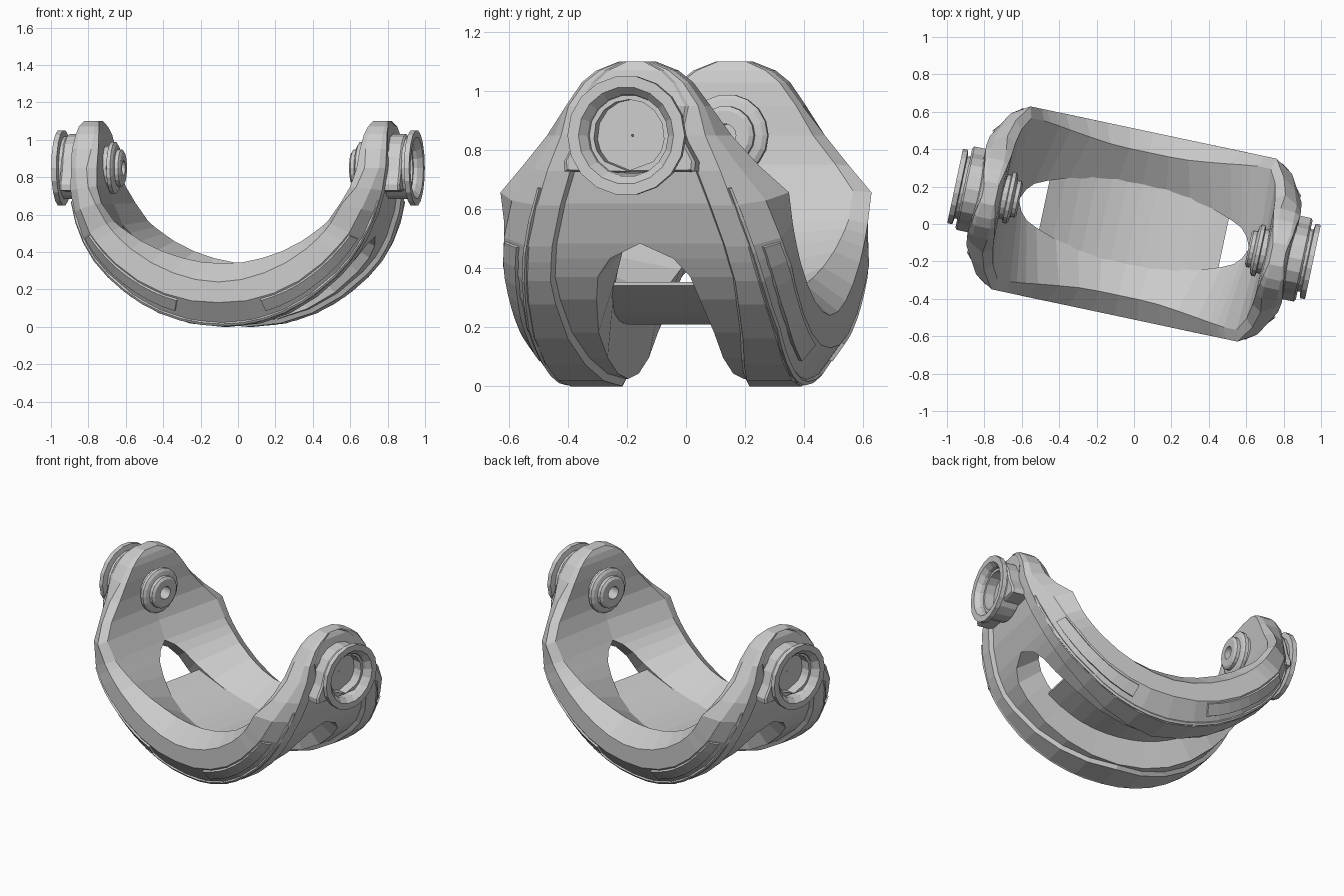
import bpy, bmesh, math

if "Cube" in bpy.data.objects:
    bpy.data.objects.remove(bpy.data.objects["Cube"])

YAW = math.radians(-12)   # the whole yoke is turned about z
AXIS_Z = 0.85             # height of the pivot axis


def make(name, verts, faces, mirror=(True, True)):
    me = bpy.data.meshes.new(name)
    me.from_pydata(verts, [], faces)
    ob = bpy.data.objects.new(name, me)
    bpy.context.collection.objects.link(ob)
    bm = bmesh.new()
    bm.from_mesh(me)
    bmesh.ops.recalc_face_normals(bm, faces=bm.faces)
    bm.to_mesh(me)
    bm.free()
    ob.rotation_euler.z = YAW
    if any(mirror):
        m = ob.modifiers.new("mirror", 'MIRROR')
        m.use_axis = (mirror[0], mirror[1], False)
        m.merge_threshold = 0.0005
    return ob


def at(t, r, v):
    """Point on the cradle sweep: arc up to 90, then straight up into the ear."""
    if t <= 90:
        a = math.radians(t)
        return (r * math.sin(a), v, AXIS_Z - r * math.cos(a))
    return (r, v, AXIS_Z + (t - 90) / 100)


# sweep stations: t, inner r/v, rim r/v, shoulder r/v, side r/v, outer r/v, opening v
ROWS = [
    (0,   .64, .20, .51, .39, .61, .50, .72, .50, .85, .40, .20),
    (20,  .645, .20, .52, .39, .61, .50, .73, .50, .85, .41, .20),
    (40,  .67, .16, .56, .41, .63, .50, .75, .50, .85, .42, .20),
    (55,  .69, .10, .61, .43, .66, .50, .77, .50, .86, .40, .16),
    (64,  .70, .00, .65, .44, .68, .50, .79, .48, .86, .38, .00),
    (74,  .705, .00, .68, .44, .70, .50, .80, .44, .86, .34, .00),
    (82,  .71, .00, .70, .37, .74, .41, .81, .36, .86, .30, .00),
    (90,  .715, .00, .71, .29, .76, .32, .83, .28, .86, .25, .00),
    (100, .72, .00, .715, .23, .75, .245, .83, .24, .86, .225, .00),
    (108, .725, .00, .725, .17, .75, .185, .83, .185, .85, .17, .00),
    (112, .735, .00, .735, .12, .755, .135, .83, .135, .845, .12, .00),
    (115, .75, .00, .75, .05, .76, .06, .82, .06, .83, .05, .00),
]


def row(t):
    for a, b in zip(ROWS, ROWS[1:]):
        if t <= b[0]:
            k = (t - a[0]) / (b[0] - a[0])
            return [x + (y - x) * k for x, y in zip(a, b)]
    return list(ROWS[-1])


# cradle: one quarter swept, mirrored both ways
ts = [0, 12, 24, 36, 48, 55, 60, 64, 74, 82, 90, 100, 108, 112, 115]
verts, faces, N = [], [], 8
for t in ts:
    _, ra, va, rb, vb, rc, vc, rd, vd, re, ve, vo = row(t)
    if t == 60:
        va, vo = .06, .11
    # outer ribbon width narrows from the bottom toward the ear, centre panel is recessed
    g = max(vo + .015, ve - .18 + .10 * min(t / 55, 1)) if t < 100 else ve * .85
    drop = .025 if t < 100 else .004
    sec = [(ra, va), (rb, vb), (rc, vc), (rd, vd), (re, ve), (re, g),
           (re - drop, max(g - .012, vo)), (re - drop, vo)]
    verts += [at(t, r, v) for r, v in sec]
for i in range(len(ts) - 1):
    for j in range(N):
        if j == N - 1 and ts[i] >= 64:
            continue
        k = (j + 1) % N
        faces.append((i * N + j, i * N + k, (i + 1) * N + k, (i + 1) * N + j))
faces.append(tuple(range((len(ts) - 1) * N, len(ts) * N)))
make("cradle_frame", verts, faces)


def loft(n, m=4):
    """Faces of a closed tube of n segments with m-sided sections and end caps."""
    fs = [(i * m + j, i * m + (j + 1) % m, (i + 1) * m + (j + 1) % m, (i + 1) * m + j)
          for i in range(n) for j in range(m)]
    return fs + [tuple(range(m)), tuple(range(n * m, n * m + m))]


# raised strips lying on the slanted outer side of each rail
def strip(name, t0, t1, k0, k1, lift, n=8):
    vs = []
    for i in range(n + 1):
        t = t0 + (t1 - t0) * i / n
        rd, vd, re, ve = row(t)[7:11]
        L = math.hypot(re - rd, ve - vd)
        nr, nv = (vd - ve) / L, (re - rd) / L
        for k, h in ((k0, -.01), (k0 + .04, lift), (k1 - .04, lift), (k1, -.01)):
            vs.append(at(t, rd + (re - rd) * k + nr * h, vd + (ve - vd) * k + nv * h))
    make(name, vs, loft(n))


strip("side_pad", 18, 63, .05, .62, .010)
strip("edge_rib", 0, 78, .80, .98, .008, 10)

# curved floor sheet between the rails
n, vs = 12, []
for i in range(n + 1):
    u = -.49 + .98 * i / n
    z = .21 + .55 * u * u
    w = .22 - .2 * u * u
    vs += [(u, -w, z), (u, w, z), (u, w, z + .012), (u, -w, z + .012)]
make("floor_sheet", vs, loft(n), (False, False))


# turned pieces around the pivot axis: closed (u, radius) profiles
def lathe(name, prof, seg=18):
    m, vs, fs = len(prof), [], []
    for i in range(seg):
        a = 2 * math.pi * i / seg
        vs += [(u, r * math.cos(a), AXIS_Z + r * math.sin(a)) for u, r in prof]
    for i in range(seg):
        for j in range(m):
            k, q = (j + 1) % m, (i + 1) % seg
            fs.append((i * m + j, i * m + k, q * m + k, q * m + j))
    make(name, vs, fs, (True, False))


lathe("outer_socket", [(.83, .17), (.945, .17), (.95, .203), (.978, .203),
                       (.978, .165), (.95, .14), (.87, .13), (.87, .004), (.83, .004)])
lathe("inner_bushing", [(.625, .04), (.625, .085), (.635, .10), (.655, .10), (.66, .125),
                        (.67, .14), (.69, .14), (.695, .12), (.73, .12), (.73, .04)])

# lug with flared feet around each socket
half = [(0, .18), (.07, .166), (.127, .127), (.166, .06), (.19, -.02),
        (.228, -.09), (.225, -.122), (.12, -.125), (0, -.125)]
outline = half + [(-v, z) for v, z in half[-2:0:-1]]
vs, fs, m = [], [], len(outline)
for v, z in outline:
    s = .122 / math.hypot(v, z)
    for u, k in ((.82, 1), (.92, 1), (.93, .95), (.93, s), (.82, s)):
        vs.append((u, v * k, AXIS_Z + z * k))
for i in range(m):
    for j in range(5):
        k, q = (j + 1) % 5, (i + 1) % m
        fs.append((i * 5 + j, i * 5 + k, q * 5 + k, q * 5 + j))
make("socket_lug", vs, fs, (True, False))
